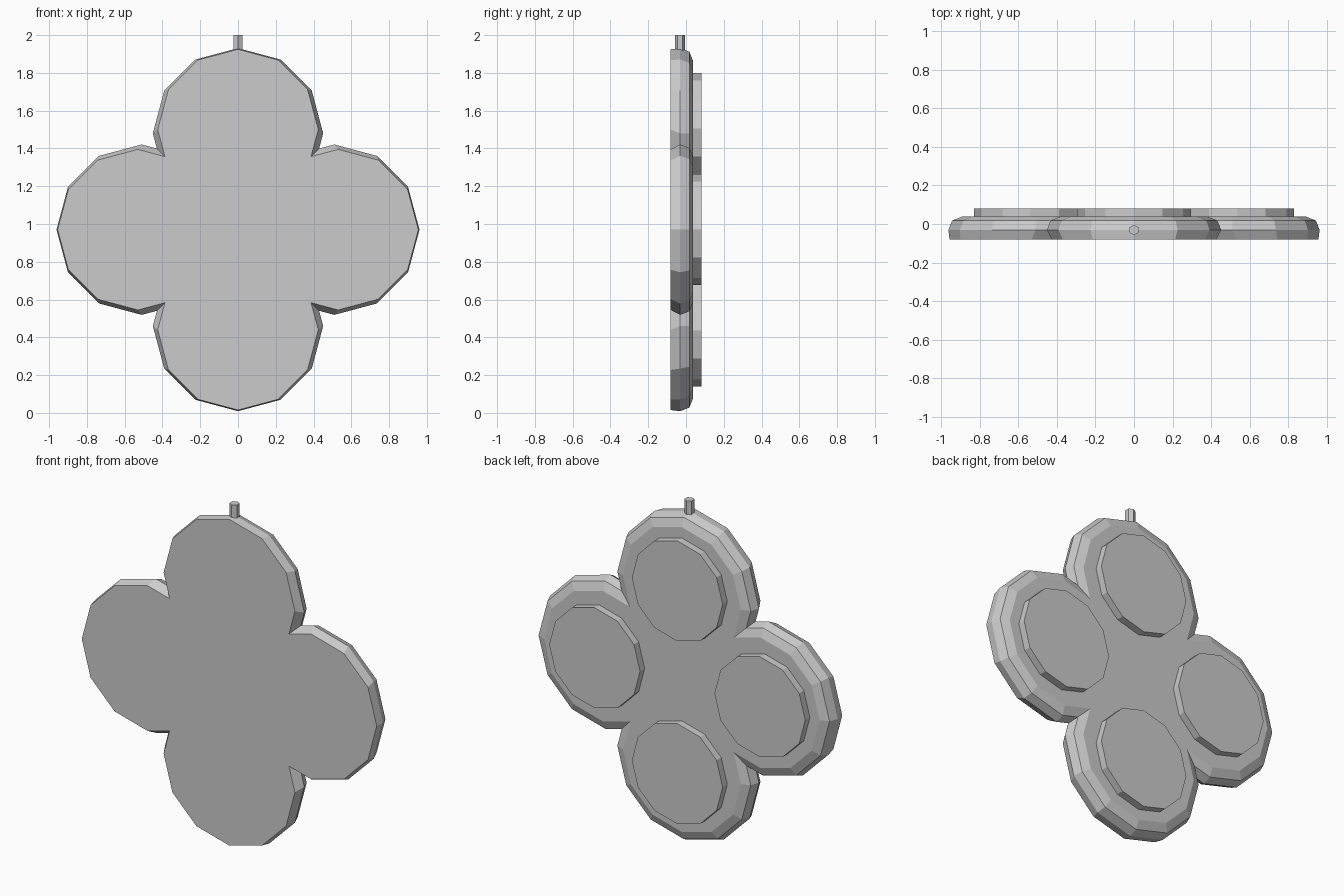
import bpy, bmesh
from math import sin, cos, pi, radians

if "Cube" in bpy.data.objects:
    bpy.data.objects.remove(bpy.data.objects["Cube"])

CZ = 0.97  # height of the medallion centre


def loft(name, rings):
    """Skin a stack of closed outlines and cap both ends."""
    bm = bmesh.new()
    loops = [[bm.verts.new(p) for p in ring] for ring in rings]
    n = len(loops[0])
    for a, b in zip(loops, loops[1:]):
        for i in range(n):
            j = (i + 1) % n
            bm.faces.new((a[i], a[j], b[j], b[i]))
    bm.faces.new(loops[0])
    bm.faces.new(loops[-1][::-1])
    bmesh.ops.recalc_face_normals(bm, faces=bm.faces[:])
    me = bpy.data.meshes.new(name)
    bm.to_mesh(me)
    bm.free()
    ob = bpy.data.objects.new(name, me)
    bpy.context.collection.objects.link(ob)
    return ob


def turn(u, v, k):
    """Rotate a point by k quarter turns."""
    for _ in range(k):
        u, v = -v, u
    return u, v


def quatrefoil(c, r, y):
    """Four half twelve-sided lobes joined by diagonal notches."""
    t = (c - r) / (r * (0.5 - (1 - cos(pi / 6))))
    notch = r - r * (1 - cos(pi / 6)) * t
    lobe = [(c + r * cos(radians(a)), r * sin(radians(a))) for a in range(-90, 91, 30)]
    lobe.append((notch, notch))
    pts = [turn(u, v, k) for k in range(4) for u, v in lobe]
    return [(u, y, CZ + v) for u, v in pts]


# rounded body plate: lobe offset, lobe radius, depth
loft("body_plate", [quatrefoil(*s) for s in (
    (0.53, 0.425, -0.081),
    (0.51, 0.451, -0.031),
    (0.51, 0.432, 0.018),
    (0.51, 0.382, 0.038))])

# raised back pads
for k in range(4):
    cx, cz = turn(0.535, 0, k)
    loft(f"back_pad_{k + 1}", [[(cx + 0.294 * cos(i * pi / 6), y, CZ + cz + 0.294 * sin(i * pi / 6))
                                for i in range(12)] for y in (0.03, 0.081)])

# six-sided pin at the top
loft("hanging_pin", [[(0.027 * sin(i * pi / 3), -0.031 + 0.027 * cos(i * pi / 3), z)
                      for i in range(6)] for z in (1.88, 2.0)])
